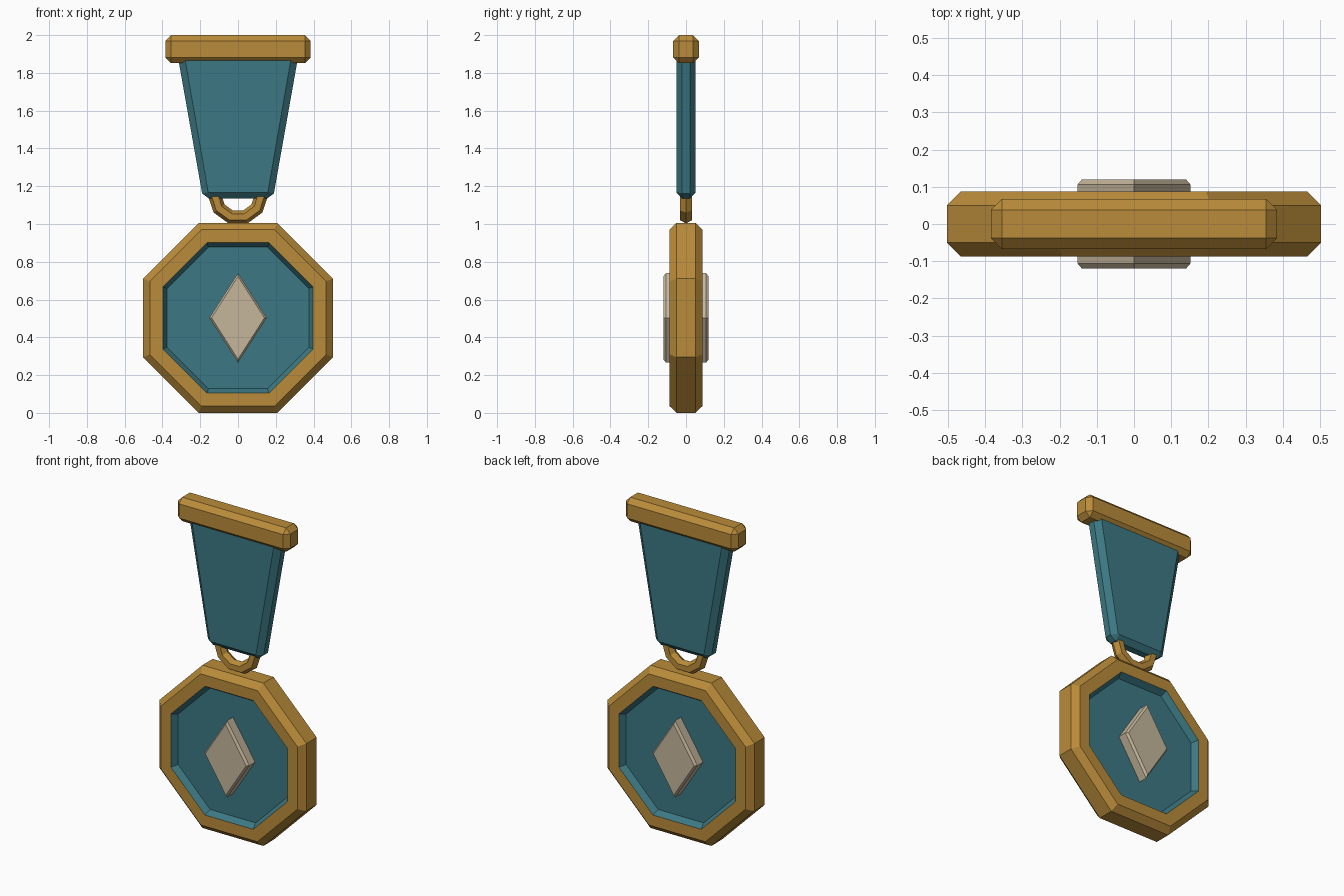
import bpy, bmesh, math
from mathutils import Matrix

if "Cube" in bpy.data.objects:
    bpy.data.objects.remove(bpy.data.objects["Cube"])


def material(name, rgb):
    m = bpy.data.materials.new(name)
    m.diffuse_color = (*rgb, 1)
    m.use_nodes = True
    m.node_tree.nodes["Principled BSDF"].inputs["Base Color"].default_value = m.diffuse_color
    return m


GOLD = material("gold", (0.49, 0.26, 0.042))
TEAL = material("teal", (0.045, 0.19, 0.23))
CREAM = material("cream", (0.56, 0.47, 0.335))
CZ = 0.503  # height of the medal centre


def finish(name, bm, mats):
    bmesh.ops.recalc_face_normals(bm, faces=bm.faces)
    mesh = bpy.data.meshes.new(name)
    bm.to_mesh(mesh)
    bm.free()
    for m in mats:
        mesh.materials.append(m)
    ob = bpy.data.objects.new(name, mesh)
    bpy.context.collection.objects.link(ob)
    return ob


def loft(name, rings, mats, teal_from=None):
    """Stack (outline, y) rings from front to back and cap both ends."""
    bm = bmesh.new()
    loops = [[bm.verts.new((x, y, z)) for x, z in pts] for pts, y in rings]
    n = len(loops[0])
    last = len(loops) - 2
    for k, (a, b) in enumerate(zip(loops, loops[1:])):
        for i in range(n):
            j = (i + 1) % n
            f = bm.faces.new((a[i], a[j], b[j], b[i]))
            # the recess walls are the first and last bands
            if teal_from is not None and k in (0, last):
                f.material_index = teal_from
    for cap in (loops[0], loops[-1]):
        f = bm.faces.new(cap)
        f.material_index = teal_from or 0
    return finish(name, bm, mats)


def octagon(apothem):
    r = apothem / math.cos(math.pi / 8)
    return [(r * math.cos((i + .5) * math.pi / 4), CZ + r * math.sin((i + .5) * math.pi / 4))
            for i in range(8)]


def diamond(w, h):
    return [(w, CZ), (0, CZ + h), (-w, CZ), (0, CZ - h)]


def mirrored(half):
    return half + [(-x, z) for x, z in reversed(half)]


# Octagonal medal: recessed teal face on both sides of a bevelled gold rim
front = [(octagon(0.375), -0.05), (octagon(0.398), -0.087),
         (octagon(0.467), -0.087), (octagon(0.503), -0.05)]
loft("medal", front + [(p, -y) for p, y in reversed(front)], [GOLD, TEAL], 1)

# Diamond emblem standing out on both sides
emblem = [(diamond(0.14, 0.219), -0.12), (diamond(0.152, 0.237), -0.106)]
loft("diamond_emblem", emblem + [(p, -y) for p, y in reversed(emblem)], [CREAM])

# Tapered ribbon with bevelled edges
face = mirrored([(0.285, 1.9), (0.158, 1.168), (0.148, 1.166)])
edge = mirrored([(0.321, 1.9), (0.19, 1.162), (0.155, 1.135)])
loft("ribbon", [(face, -0.05), (edge, -0.021), (edge, 0.021), (face, 0.05)], [TEAL])

# Hanging ring: ten-sided with a hexagonal section
bm = bmesh.new()
R, r, N, M = 0.124, 0.036, 10, 6
grid = []
for i in range(N):
    a = 2 * math.pi * i / N
    row = []
    for j in range(M):
        b = 2 * math.pi * j / M
        d = R + r * math.cos(b)
        row.append(bm.verts.new((d * math.cos(a), r * math.sin(b), 1.155 + d * math.sin(a))))
    grid.append(row)
for i in range(N):
    for j in range(M):
        p, q = grid[i], grid[(i + 1) % N]
        bm.faces.new((p[j], q[j], q[(j + 1) % M], p[(j + 1) % M]))
finish("hanging_ring", bm, [GOLD])

# Top bar
bm = bmesh.new()
bmesh.ops.create_cube(bm, size=1, matrix=Matrix.Translation((0, 0, 1.926))
                      @ Matrix.Diagonal((0.77, 0.135, 0.148, 1)))
bar = finish("top_bar", bm, [GOLD])
bevel = bar.modifiers.new("bevel", 'BEVEL')
bevel.width = 0.03
bevel.segments = 1
